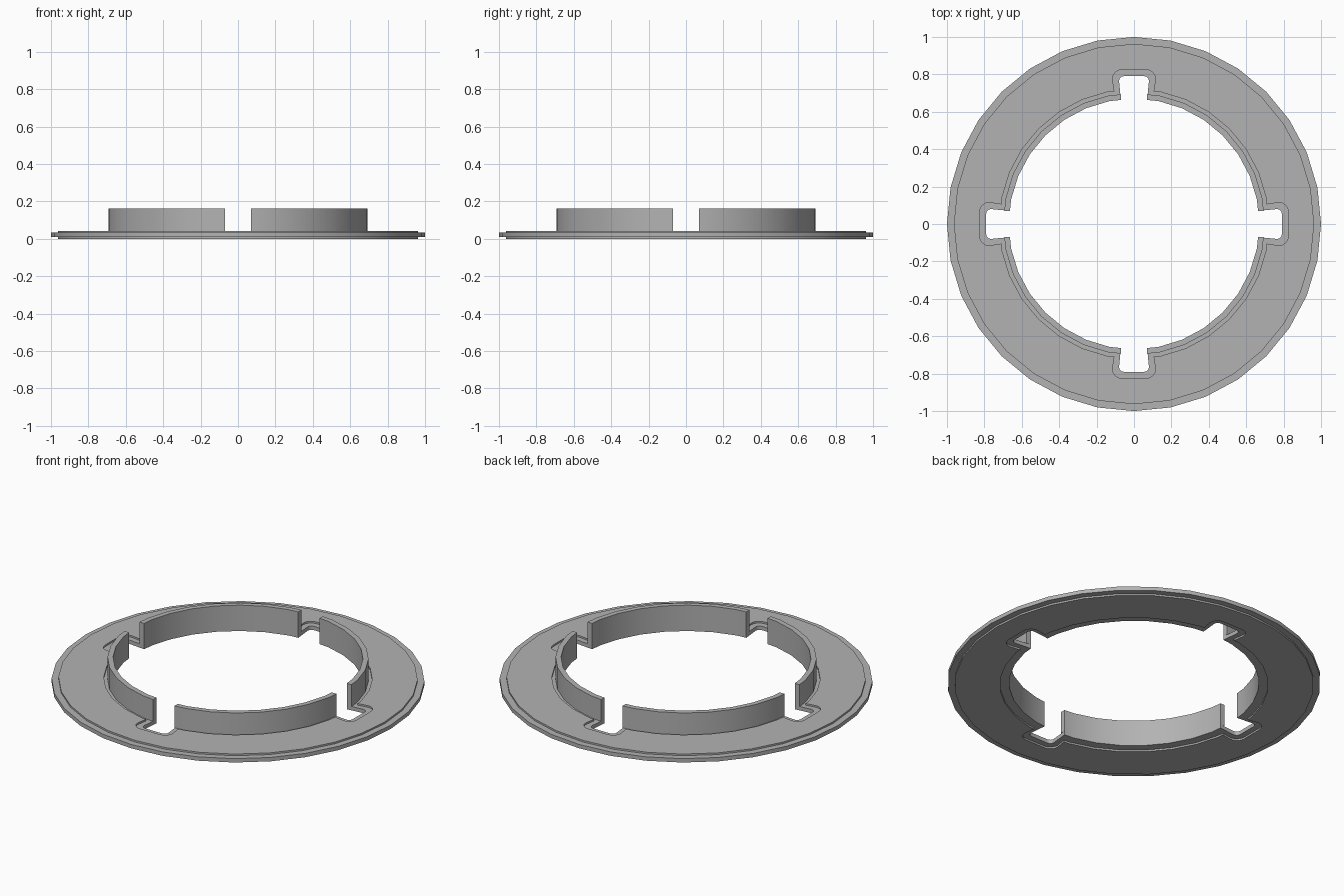
import bpy, bmesh, math

if "Cube" in bpy.data.objects:
    bpy.data.objects.remove(bpy.data.objects["Cube"])

SEG = 32
STEP = 2 * math.pi / SEG

grey = bpy.data.materials.new("light grey")
grey.diffuse_color = (0.45, 0.45, 0.45, 1)
grey.use_nodes = True
grey.node_tree.nodes["Principled BSDF"].inputs["Base Color"].default_value = grey.diffuse_color


def circle(r):
    return [(r * math.cos(i * STEP), r * math.sin(i * STEP)) for i in range(SEG)]


def turn(pts, quarter):
    for _ in range(quarter):
        pts = [(-y, x) for x, y in pts]
    return pts


def arc_point_at(r, h):
    """Point at height h on the first side of the faceted circle."""
    x1, y1 = r * math.cos(STEP), r * math.sin(STEP)
    return (r + (x1 - r) * h / y1, h)


def arc(r, h):
    """Quarter arc, stopping h short of both axes."""
    x, y = arc_point_at(r, h)
    mid = [(r * math.cos(i * STEP), r * math.sin(i * STEP)) for i in range(1, 8)]
    return [(x, y)] + mid + [(y, x)]


def notched_hole(r, h_in, h_out, depth, fillet):
    """Round hole with four flared, round-cornered notches."""
    corner = []
    for i in range(5):
        a = i * math.pi / 8
        corner.append((depth - fillet + fillet * math.cos(a),
                       h_out - fillet + fillet * math.sin(a)))
    notch = [(x, -y) for x, y in reversed(corner)] + corner
    quarter = notch + arc(r, h_in)
    return [p for q in range(4) for p in turn(quarter, q)]


def slab(name, loops, z0, z1):
    """Fill closed outlines (later ones cut holes) and extrude them from z0 to z1."""
    cu = bpy.data.curves.new(name + "_outline", "CURVE")
    cu.dimensions = "2D"
    cu.fill_mode = "BOTH"
    cu.extrude = (z1 - z0) / 2
    for pts in loops:
        sp = cu.splines.new("POLY")
        sp.points.add(len(pts) - 1)
        for p, (x, y) in zip(sp.points, pts):
            p.co = (x, y, 0, 1)
        sp.use_cyclic_u = True
    tmp = bpy.data.objects.new(name + "_outline", cu)
    bpy.context.collection.objects.link(tmp)
    dg = bpy.context.evaluated_depsgraph_get()
    me = bpy.data.meshes.new_from_object(tmp.evaluated_get(dg))
    bpy.data.objects.remove(tmp)
    bm = bmesh.new()
    bm.from_mesh(me)
    bmesh.ops.remove_doubles(bm, verts=bm.verts, dist=1e-4)
    bmesh.ops.translate(bm, verts=bm.verts, vec=(0, 0, (z0 + z1) / 2))
    bmesh.ops.recalc_face_normals(bm, faces=bm.faces)
    bm.to_mesh(me)
    bm.free()
    me.materials.clear()
    me.materials.append(grey)
    ob = bpy.data.objects.new(name, me)
    bpy.context.collection.objects.link(ob)
    bpy.ops.object.select_all(action="DESELECT")
    ob.select_set(True)
    bpy.context.view_layer.objects.active = ob
    bpy.ops.object.shade_smooth_by_angle(angle=math.radians(30))
    return ob


hole = notched_hole(0.67, 0.07, 0.08, 0.79, 0.025)
wide_hole = notched_hole(0.72, 0.105, 0.115, 0.825, 0.05)

# Flat flange, with a thinner stepped edge outside and inside
slab("flange_plate", [circle(0.963), wide_hole], 0.0, 0.043)
slab("outer_rim", [circle(1.0), circle(0.963)], 0.01, 0.033)
slab("inner_lip", [wide_hole, hole], 0.01, 0.033)

# Upright collar in four pieces between the notches
for q in range(4):
    outline = arc(0.70, 0.07) + arc(0.67, 0.07)[::-1]
    slab(f"collar_wall_{q + 1}", [turn(outline, q)], 0.033, 0.163)
